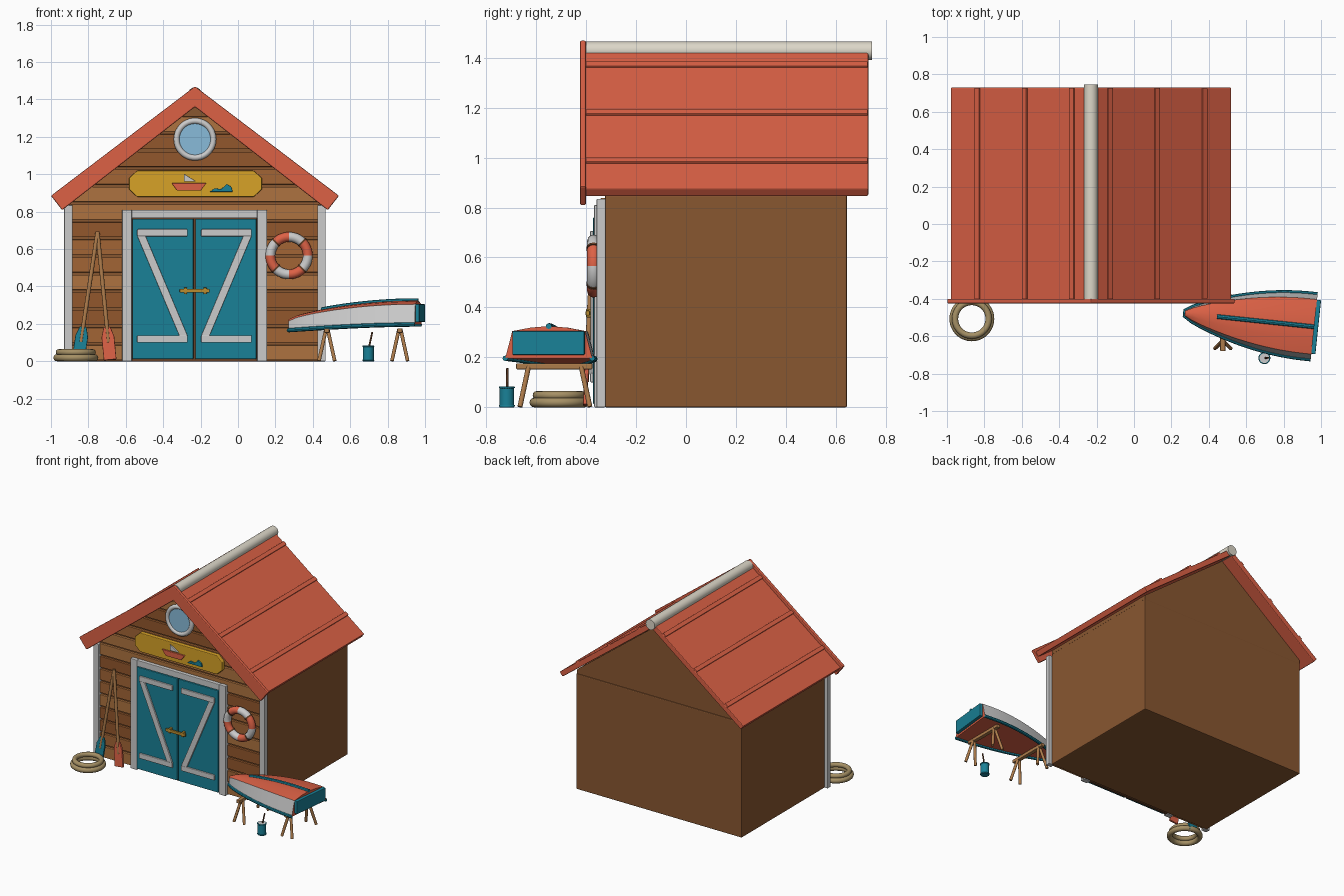
import bpy, bmesh, math
from mathutils import Vector, Matrix

if "Cube" in bpy.data.objects:
    bpy.data.objects.remove(bpy.data.objects["Cube"])

CX = -0.23  # centre line of the shed


def mat(name, r, g, b):
    m = bpy.data.materials.new(name)
    m.diffuse_color = (r, g, b, 1)
    m.use_nodes = True
    m.node_tree.nodes["Principled BSDF"].inputs["Base Color"].default_value = m.diffuse_color
    return m


RED = mat("red_paint", .72, .12, .06)
TEAL = mat("teal_paint", .01, .22, .31)
WHITE = mat("pale_trim", .62, .62, .65)
CREAM = mat("cream", .72, .68, .58)
WALL = mat("wall_brown", .25, .095, .03)
PLANKS = [mat("plank_a", .42, .17, .05), mat("plank_b", .29, .095, .025), mat("plank_c", .36, .13, .035)]
WOOD = mat("wood", .42, .2, .07)
DARK = mat("dark_wood", .13, .05, .02)
YELLOW = mat("yellow", .68, .36, .02)
BRASS = mat("brass", .5, .27, .03)
GLASS = mat("glass", .25, .5, .7)
ROPE = mat("rope", .38, .28, .13)


def finish(ob, name, m, bevel=0, smooth=False):
    ob.name = name
    ob.data.materials.append(m)
    if bevel:
        b = ob.modifiers.new("bevel", 'BEVEL')
        b.width, b.segments = bevel, 2
    if smooth:
        bpy.ops.object.select_all(action='DESELECT')
        bpy.context.view_layer.objects.active = ob
        ob.select_set(True)
        bpy.ops.object.shade_smooth_by_angle(angle=math.radians(40))
    return ob


def from_bm(bm):
    bmesh.ops.recalc_face_normals(bm, faces=bm.faces)
    me = bpy.data.meshes.new("part")
    bm.to_mesh(me)
    bm.free()
    ob = bpy.data.objects.new("part", me)
    bpy.context.collection.objects.link(ob)
    return ob


def prism(name, pts, y0, y1, m, bevel=0):
    """Extrude an (x, z) outline from y0 to y1."""
    bm = bmesh.new()
    a = [bm.verts.new((x, y0, z)) for x, z in pts]
    b = [bm.verts.new((x, y1, z)) for x, z in pts]
    bm.faces.new(a)
    bm.faces.new(b[::-1])
    for i in range(len(pts)):
        j = (i + 1) % len(pts)
        bm.faces.new((a[i], b[i], b[j], a[j]))
    return finish(from_bm(bm), name, m, bevel)


def box(name, x0, x1, y0, y1, z0, z1, m, bevel=.004):
    return prism(name, [(x0, z0), (x1, z0), (x1, z1), (x0, z1)], y0, y1, m, bevel)


def rod(name, p, q, r, m, sides=16):
    p, q = Vector(p), Vector(q)
    bpy.ops.mesh.primitive_cylinder_add(vertices=sides, radius=r, depth=(q - p).length, location=(p + q) / 2)
    ob = bpy.context.object
    ob.rotation_euler = Vector((0, 0, 1)).rotation_difference(q - p).to_euler()
    return finish(ob, name, m, smooth=True)


def ring(name, loc, R, r, m, upright=False):
    bpy.ops.mesh.primitive_torus_add(major_segments=48, minor_segments=12, major_radius=R, minor_radius=r,
                                     location=loc, rotation=(math.pi / 2 if upright else 0, 0, 0))
    return finish(bpy.context.object, name, m, smooth=True)


def sweep(name, pts, r, m):
    cu = bpy.data.curves.new(name, 'CURVE')
    cu.dimensions, cu.bevel_depth, cu.bevel_resolution, cu.use_fill_caps = '3D', r, 2, True
    sp = cu.splines.new('POLY')
    sp.points.add(len(pts) - 1)
    for s, p in zip(sp.points, pts):
        s.co = (*p, 1)
    ob = bpy.data.objects.new(name, cu)
    bpy.context.collection.objects.link(ob)
    bpy.ops.object.select_all(action='DESELECT')
    bpy.context.view_layer.objects.active = ob
    ob.select_set(True)
    bpy.ops.object.convert(target='MESH')
    return finish(bpy.context.object, name, m, smooth=True)


def mirrored(half):
    """Closed outline from its right half, listed from the centre top outwards to the centre bottom."""
    return [(CX + x, z) for x, z in half] + [(CX - x, z) for x, z in half[::-1] if x > 0]


# Shed body and gable
box("shed_walls", CX - .675, CX + .675, -.325, .645, 0, .85, WALL, .006)
prism("gable", mirrored([(0, 1.39), (.672, .878), (.672, .85), (0, .85)]), -.324, .64, WALL)

# Front cladding, clipped to the roof slope
for i in range(14):
    z0, z1 = i * .094 + .006, i * .094 + .086
    w0, w1 = (min(.66, (1.39 - z) / .76) for z in (z0, z1))
    prism(f"front_plank_{i}", [(CX - w0, z0), (CX + w0, z0), (CX + w1, z1), (CX - w1, z1)],
          -.342, -.32, PLANKS[(i * 2 + i // 3) % 3], .003)
for s in (-1, 1):
    c = CX + s * .677
    box(f"corner_board_{s}", c - .022, c + .022, -.358, -.322, 0, .835, WHITE)

# Roof, battens, barge board and ridge
prism("roof", mirrored([(0, 1.445), (.75, .875), (.727, .845), (0, 1.395)]), -.405, .73, RED, .005)
prism("barge_board", mirrored([(0, 1.47), (.77, .885), (.71, .808), (0, 1.36)]), -.425, -.4, RED, .006)
for s in (-1, 1):
    for k, d in enumerate((.1, .352, .605)):
        pts = [(d + a + h * .605, 1.445 - (d + a) * .76 + h * .796)
               for a, h in ((-.012, -.01), (.012, -.01), (.012, .01), (-.012, .01))]
        prism(f"roof_batten_{s}_{k}", [(CX + s * x, z) for x, z in pts], -.402, .728, RED, .003)
rod("ridge_cap", (CX, -.4, 1.428), (CX, .745, 1.428), .037, CREAM, 24)

# Door frame and doors
for n, (a, b) in {"left": (-.62, -.567), "right": (.102, .155)}.items():
    box(f"door_frame_{n}", a, b, -.368, -.33, 0, .81, WHITE)
box("door_frame_top", -.567, .102, -.368, -.33, .765, .81, WHITE)
box("door_backing", -.567, .102, -.346, -.33, 0, .765, DARK, 0)
for s in (-1, 1):
    c = CX - .003
    xa, xb = sorted((c + s * .005, c + s * .332))
    box(f"door_{s}", xa, xb, -.372, -.34, .012, .762, TEAL, .005)
    xi, xo = c + s * .036, c + s * .306
    for n, z in (("top", .668), ("bottom", .1)):
        box(f"door_rail_{n}_{s}", min(xi, xo), max(xi, xo), -.384, -.365, z, z + .038, WHITE)
    prism(f"door_brace_{s}", [(xo, .67), (xo - s * .045, .67), (xi, .136), (xi + s * .045, .136)],
          -.383, -.365, WHITE, .003)
box("door_bolt", -.312, -.152, -.402, -.385, .367, .387, BRASS)
for x in (-.29, -.185):
    box("bolt_bracket", x, x + .018, -.4, -.37, .36, .394, BRASS, .003)

# Sign with boat and wave ornaments
zc = .949
prism("sign", [(-.54, zc - .07), (.085, zc - .07), (.128, zc - .03), (.128, zc + .03),
               (.085, zc + .07), (-.54, zc + .07), (-.583, zc + .03), (-.583, zc - .03)], -.37, -.335, YELLOW, .005)
prism("sign_hull", [(-.355, .952), (-.17, .952), (-.2, .912), (-.325, .912)], -.38, -.365, RED, .002)
prism("sign_sail", [(-.29, .96), (-.29, 1.003), (-.222, .96)], -.38, -.365, WHITE, .002)
prism("sign_wave", [(-.15, .906), (-.125, .925), (-.09, .92), (-.06, .948), (-.035, .932), (-.028, .906)],
      -.38, -.365, TEAL, .002)

# Round window
rod("window_glass", (CX, -.355, 1.187), (CX, -.32, 1.187), .095, GLASS, 40)
ring("window_ring", (CX, -.35, 1.187), .098, .016, WHITE, True)

# Lifebuoy with alternating bands and rope wraps
buoy = ring("lifebuoy", (.273, -.37, .565), .1, .026, RED, True)
buoy.data.materials.append(WHITE)
for p in buoy.data.polygons:
    a = math.atan2(p.center.y, p.center.x) % math.tau
    p.material_index = int(a / (math.pi / 4)) % 2
for k in range(4):
    a = math.pi / 4 + k * math.pi / 2
    d = Vector((math.cos(a), 0, math.sin(a)))
    o = Vector((.273, -.37, .565)) + d * .1
    t = Vector((-d.z, 0, d.x)) * .005
    rod(f"lifebuoy_wrap_{k}", o - t, o + t, .029, DARK)

# Oars leaning on the wall
for n, x0, z0, m in (("left", -.855, .005, TEAL), ("right", -.683, .002, RED)):
    p, q = Vector((x0, -.405, z0)), Vector((-.751, -.37, .692))
    d = (q - p).normalized()
    rod(f"oar_shaft_{n}", p + d * .1, q, .011, WOOD, 12)
    blade = prism(f"oar_blade_{n}", [(-.034, .006), (.034, .006), (.034, .13), (.018, .182), (-.018, .182), (-.034, .13)],
                  -.008, .008, m, .004)
    blade.data.transform(Matrix.Translation(p) @ Vector((0, 0, 1)).rotation_difference(d).to_matrix().to_4x4())

# Coiled rope
ring("rope_coil_bottom", (-.867, -.507, .019), .101, .019, ROPE)
ring("rope_coil_top", (-.867, -.507, .048), .09, .017, ROPE)

# Upturned rowing boat, built along +x and then placed
place = Matrix.Translation((.272, -.477, 0)) @ Matrix.Rotation(math.radians(-6), 4, 'Z')
L, N = .695, 16
rails, keel = [[], []], []
bm = bmesh.new()
rows = []
for i in range(N + 1):
    t = i / N
    s = math.sin(math.pi / 2 * t)
    w = .015 + .16 * max(0, math.sin(math.pi / 2 * min(1, t * 1.05))) ** .8
    gz, cz, kz = .166 + .03 * s, .215 + .09 * s ** .7, .225 + .1 * s ** .7
    sec = [(w, gz), (w * .84, cz), (w * .42, (cz + kz) / 2 + .004), (0, kz)]
    sec += [(-y, z) for y, z in sec[2::-1]]
    rows.append([bm.verts.new((t * L, y, z)) for y, z in sec])
    rails[0].append((t * L, w, gz))
    rails[1].append((t * L, -w, gz))
    if t > .22:
        keel.append((t * L, 0, kz))
for a, b in zip(rows, rows[1:]):
    for j in range(7):
        k = (j + 1) % 7
        f = bm.faces.new((a[j], b[j], b[k], a[k]))
        f.material_index = 1 if j in (0, 5) else 0
bm.faces.new(rows[0])
bm.faces.new(rows[-1])
hull = finish(from_bm(bm), "boat_hull", RED, smooth=True)
hull.data.materials.append(WHITE)
boat = [hull, sweep("boat_gunwale", rails[0][::-1] + rails[1], .011, TEAL),
        sweep("boat_keel", keel, .012, TEAL),
        box("boat_transom", L - .005, L + .022, -.145, .145, .21, .305, TEAL)]
for ob in boat:
    ob.data.transform(place)

# Sawhorses
for k, x in enumerate((.475, .865)):
    yc = -.525
    box(f"sawhorse_beam_{k}", x - .014, x + .014, yc - .155, yc + .15, .152, .176, WOOD)
    for sx in (-1, 1):
        for sy in (-1, 1):
            rod(f"sawhorse_leg_{k}", (x + sx * .042, yc + sy * .14, .002), (x + sx * .006, yc + sy * .105, .165),
                .01, WOOD, 10)

# Paint can and brush
rod("paint_can", (.697, -.717, 0), (.697, -.717, .082), .029, TEAL, 24)
rod("paint_surface", (.697, -.717, .07), (.697, -.717, .084), .026, WHITE, 24)
for z in (.006, .08):
    ring("can_rim", (.697, -.717, z), .028, .004, TEAL)
rod("brush_handle", (.697, -.717, .06), (.718, -.715, .156), .005, DARK, 10)
